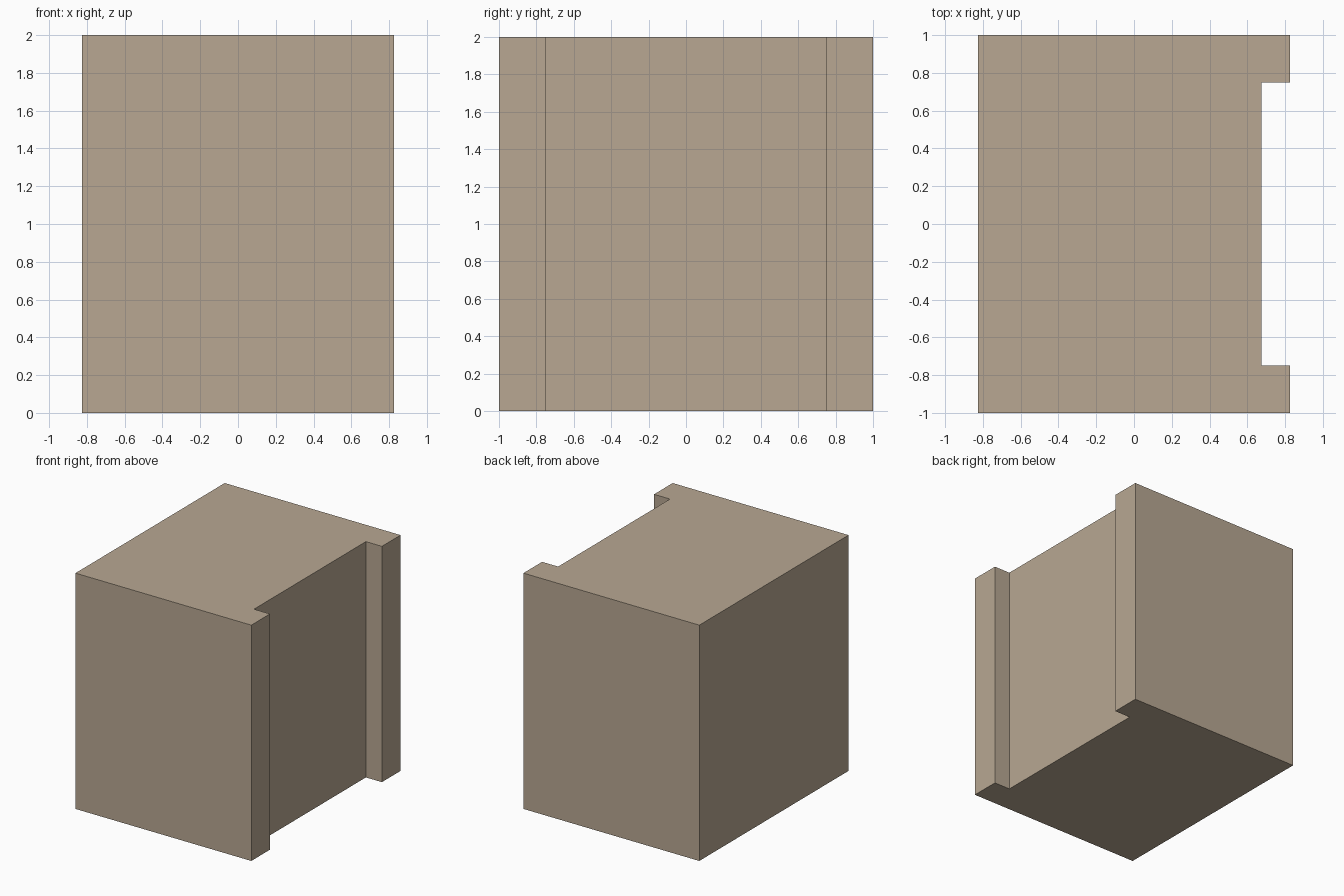
import bpy
import bmesh

if "Cube" in bpy.data.objects:
    bpy.data.objects.remove(bpy.data.objects["Cube"])

HALF_X, HALF_Y, HEIGHT = 0.825, 1.0, 2.0
RECESS_X, RECESS_Y = 0.675, 0.75

# Plan outline: a block with a shallow full-height recess in its right side
half = [(-HALF_X, -HALF_Y), (HALF_X, -HALF_Y), (HALF_X, -RECESS_Y), (RECESS_X, -RECESS_Y)]
outline = half + [(x, -y) for x, y in reversed(half)]

# Extrude the outline upward
bm = bmesh.new()
base = bm.faces.new([bm.verts.new((x, y, 0)) for x, y in outline])
top = bmesh.ops.extrude_face_region(bm, geom=[base], use_keep_orig=True)
top_verts = [g for g in top["geom"] if isinstance(g, bmesh.types.BMVert)]
bmesh.ops.translate(bm, verts=top_verts, vec=(0, 0, HEIGHT))
bmesh.ops.recalc_face_normals(bm, faces=bm.faces)

mesh = bpy.data.meshes.new("recessed_block")
bm.to_mesh(mesh)
bm.free()
block = bpy.data.objects.new("recessed_block", mesh)
bpy.context.collection.objects.link(block)

# Tan finish
tan = bpy.data.materials.new("tan")
tan.diffuse_color = (0.48, 0.39, 0.29, 1)
tan.use_nodes = True
tan.node_tree.nodes["Principled BSDF"].inputs["Base Color"].default_value = tan.diffuse_color
mesh.materials.append(tan)
